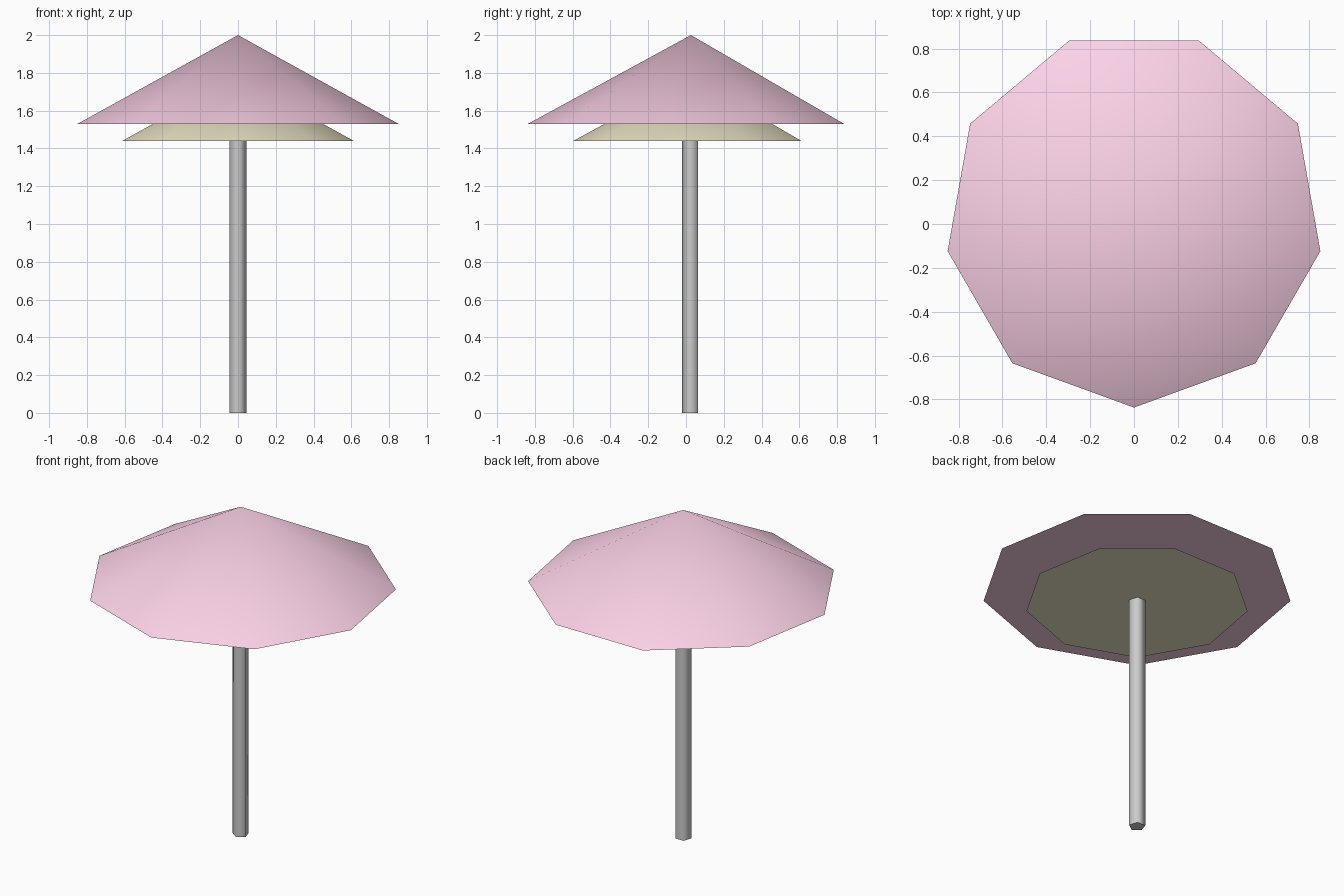
import bpy
from math import pi, radians

if "Cube" in bpy.data.objects:
    bpy.data.objects.remove(bpy.data.objects["Cube"])

CENTRE_Y = 0.026


def material(name, rgb):
    mat = bpy.data.materials.new(name)
    mat.diffuse_color = (*rgb, 1)
    mat.use_nodes = True
    mat.node_tree.nodes["Principled BSDF"].inputs["Base Color"].default_value = mat.diffuse_color
    return mat


def prism(name, sides, r_bottom, r_top, z0, z1, mat=None):
    # Corner of the polygon points towards the front (-y)
    bpy.ops.mesh.primitive_cone_add(vertices=sides, radius1=r_bottom, radius2=r_top,
                                    depth=z1 - z0, end_fill_type='NGON',
                                    location=(0, CENTRE_Y, (z0 + z1) / 2))
    obj = bpy.context.object
    obj.name = name
    first = obj.data.vertices[0].co
    # Cone vertices start on +y, so a half turn aims one at -y
    obj.rotation_euler.z = pi if first.y > 0 else 0
    bpy.ops.object.transform_apply(location=False, rotation=True, scale=False)
    if mat:
        obj.data.materials.append(mat)
    bpy.ops.object.shade_smooth_by_angle(angle=radians(80))
    return obj


# Five-sided pole
prism("pole", 5, 0.047, 0.047, 0, 1.46)

# Two stacked nine-sided canopies
prism("lower_canopy", 9, 0.622, 0, 1.44, 1.78, material("cream", (0.88, 0.82, 0.60)))
prism("upper_canopy", 9, 0.863, 0, 1.53, 2.0, material("pink", (0.97, 0.64, 0.80)))
